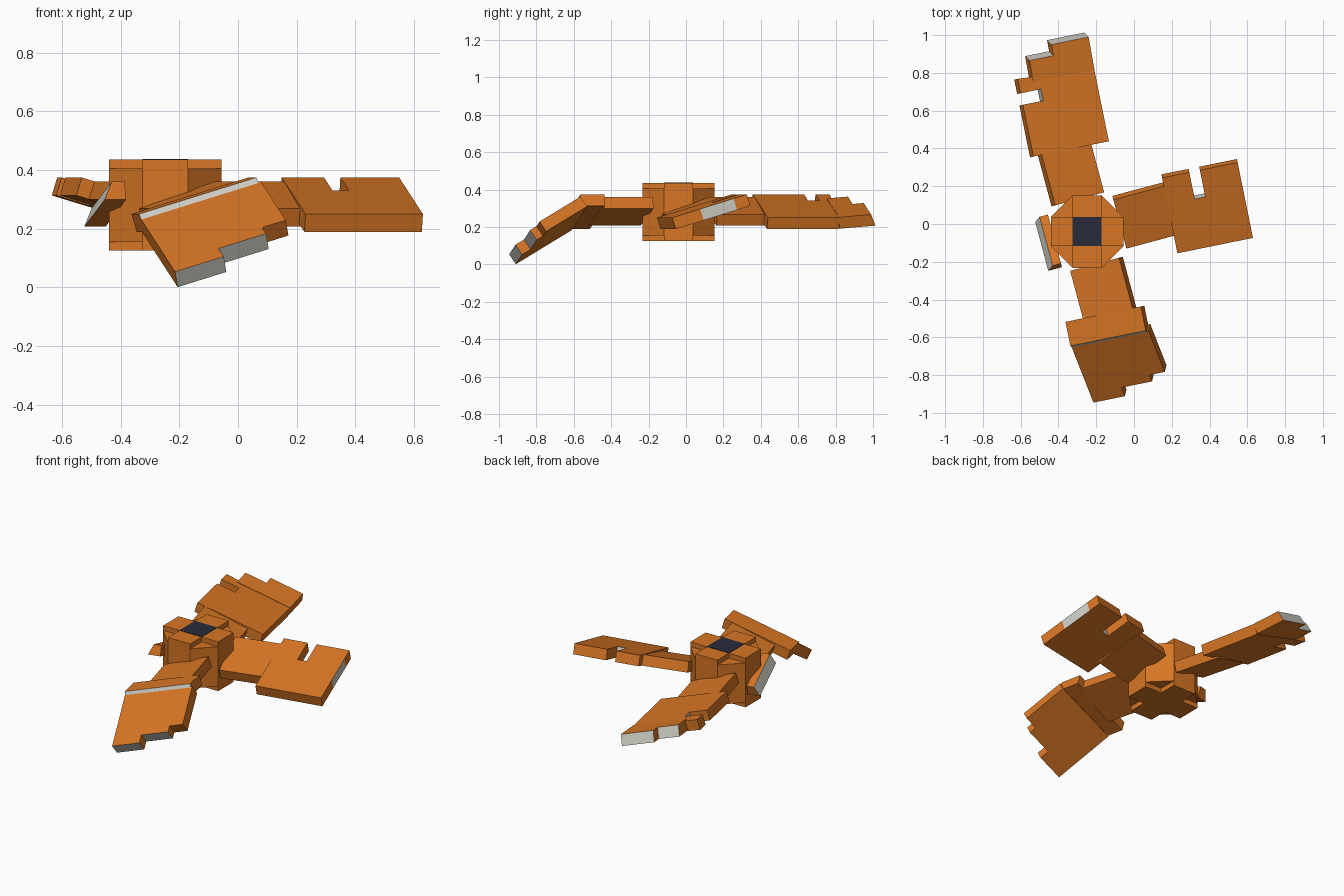
import bpy, bmesh
from math import radians
from mathutils import Matrix, Vector

cube = bpy.data.objects.get("Cube")
if cube:
    bpy.data.objects.remove(cube)


def material(name, rgb):
    m = bpy.data.materials.new(name)
    m.use_nodes = True
    m.diffuse_color = (*rgb, 1)
    m.node_tree.nodes["Principled BSDF"].inputs["Base Color"].default_value = (*rgb, 1)
    return m


ORANGE = material("orange paint", (0.68, 0.18, 0.018))
METAL = material("bare grey metal", (0.62, 0.61, 0.55))
DARK = material("dark cap", (0.022, 0.025, 0.042))

THICK = 0.064
HUB = Vector((-0.248, -0.04, 0))


def prism(name, outline, height, matrix, bare=(), lean=0.0):
    """Extrude an outline down from its top; bare edges become grey metal."""
    bm = bmesh.new()
    n = len(outline)
    leaning = {i % n for e in bare for i in (e, e + 1)}
    top = [bm.verts.new((u, v, 0)) for u, v in outline]
    low = [bm.verts.new((u + (lean if i in leaning else 0), v, -height))
           for i, (u, v) in enumerate(outline)]
    bm.faces.new(top)
    bm.faces.new(low[::-1])
    for i in range(n):
        j = (i + 1) % n
        side = bm.faces.new((top[i], low[i], low[j], top[j]))
        side.material_index = int(i in bare)
    bmesh.ops.recalc_face_normals(bm, faces=bm.faces)
    mesh = bpy.data.meshes.new(name)
    bm.to_mesh(mesh)
    bm.free()
    mesh.materials.append(ORANGE)
    mesh.materials.append(METAL)
    obj = bpy.data.objects.new(name, mesh)
    obj.matrix_world = matrix
    bpy.context.collection.objects.link(obj)
    return obj


def rot(deg, axis):
    return Matrix.Rotation(radians(deg), 4, axis)


def frame(quarter, origin, heading, pitch):
    """Blade frame: x runs outwards, y climbs across the blade."""
    return (Matrix.Translation(HUB) @ rot(90 * quarter, "Z")
            @ Matrix.Translation(origin) @ rot(heading, "Z") @ rot(pitch, "X"))


def rectangle(length, width):
    return [(0, 0), (length, 0), (length, width), (0, width)]


# Hub: chamfered core with a slightly taller cross and a dark cap
R, C = 0.192, 0.077
corners = [(R, -C), (R, C), (C, R), (-C, R), (-R, C), (-R, -C), (-C, -R), (C, -R)]
cross = []
for k in range(4):
    for p in ((R, -C), (R, C), (C, C)):
        q = rot(90 * k, "Z") @ Vector((*p, 0))
        cross.append((q.x, q.y))
prism("hub_core", corners, 0.25, Matrix.Translation(HUB + Vector((0, 0, 0.405))))
prism("hub_cross", cross, 0.31, Matrix.Translation(HUB + Vector((0, 0, 0.435))))
cap = prism("hub_cap", [(C, -C), (C, C), (-C, C), (-C, -C)], 0.004,
            Matrix.Translation(HUB + Vector((0, 0, 0.437))))
cap.data.materials[0] = DARK

# Blade roots; the left one is snapped off short
ROOT = (0.208, -0.09, 0.268)
for quarter, side in enumerate(("left", "back", "right", "front")):
    broken = side == "right"
    prism(side + "_blade_root", rectangle(0.045 if broken else 0.29, 0.283), THICK,
          frame(quarter, ROOT, 15, 19), bare=(1,) if broken else (), lean=0.03)

# Outer blades
W = 0.426
outer = [frame(q, (0.478, -0.115, 0.25), 11.5, 17) for q in range(4)]

prism("left_blade", [(0, 0), (0.408, 0), (0.408, 0.16), (0.408, 0.35), (0.408, W), (0.204, W),
                     (0.204, 0.275), (0.147, 0.275), (0.147, W), (0, W)],
      THICK, outer[0], bare=(2, 6))

prism("back_blade", [(0, 0), (0.39, 0), (0.42, W), (0.342, W),
                     (0.342, 0.31), (0.28, 0.31), (0.28, W), (0, W)],
      THICK, outer[1], bare=(4,))
prism("back_blade_tip", [(0, 0), (0.175, 0), (0.175, 0.21), (0.115, 0.21),
                         (0.115, 0.345), (0, 0.345)], THICK,
      outer[1] @ Matrix.Translation((0.388, 0, 0.002)) @ rot(-5, "Y"), bare=(1, 3), lean=0.022)

prism("front_blade", rectangle(0.13, W), THICK, outer[3], bare=(1,), lean=0.03)
prism("front_blade_bent", [(0, 0), (0.368, 0), (0.368, 0.177), (0.312, 0.177), (0.312, 0.35),
                           (0.27, 0.35), (0.27, W + 0.01), (0, W + 0.01)], THICK,
      outer[3] @ Matrix.Translation((0.133, 0, -0.016)) @ rot(31, "Y"), bare=(1, 3))
